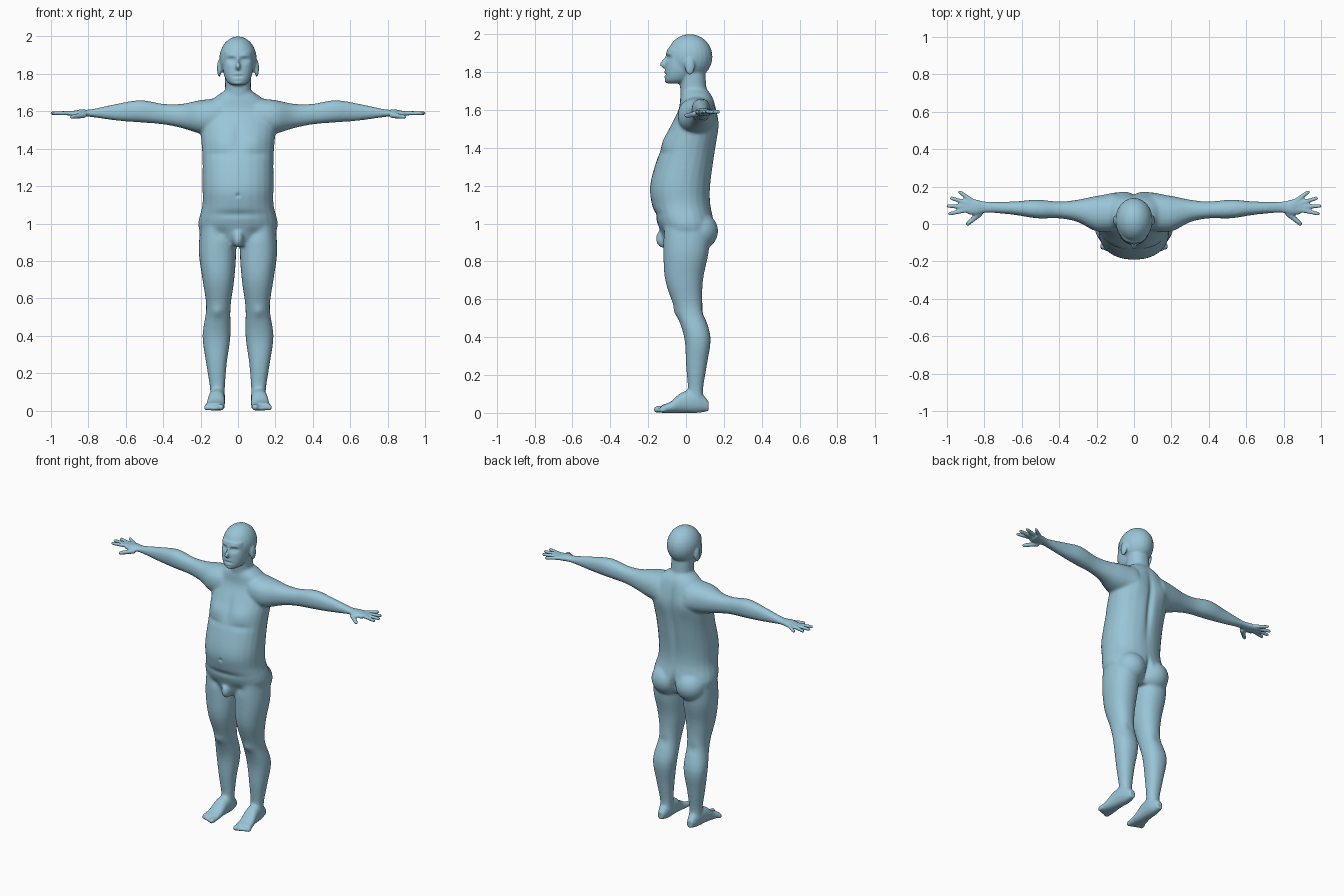
import bpy, bmesh, math
from mathutils import Vector

default_cube = bpy.data.objects.get("Cube")
if default_cube:
    bpy.data.objects.remove(default_cube, do_unlink=True)

bm = bmesh.new()
BOTH = (1, -1)
SECTION_SIDES = 24
SPLINE_STEPS = 4
ANGLES = [math.tau * i / SECTION_SIDES for i in range(SECTION_SIDES)]


def skin_rings(rings, sides):
    """Bridge rings of points into a closed form, on one or both sides."""
    for side in sides:
        loops = [[bm.verts.new((x * side, y, z)) for x, y, z in ring] for ring in rings]
        for lower, upper in zip(loops, loops[1:]):
            for i in range(SECTION_SIDES):
                bm.faces.new((lower[i - 1], lower[i], upper[i], upper[i - 1]))
        bm.faces.new(loops[0])
        bm.faces.new(loops[-1])


def rounded(value):
    """Slightly squared sine or cosine, for fuller cross-sections."""
    return math.copysign(abs(value) ** 0.9, value)


def spline(rows):
    """Pass a smooth curve through the section rows."""
    rows = [Vector(row) for row in rows]
    padded = [rows[0]] + rows + [rows[-1]]
    result = []
    for before, start, end, after in zip(padded, padded[1:], padded[2:], padded[3:]):
        for step in range(SPLINE_STEPS):
            k = step / SPLINE_STEPS
            bend_in, bend_out = (end - before) / 2, (after - start) / 2
            ease = k * k * (3 - 2 * k)
            result.append(start.lerp(end, ease)
                          + bend_in * k * (1 - k) ** 2 - bend_out * k * k * (1 - k))
    return result + [rows[-1]]


def loft(rows, axis, sides=BOTH):
    """Skin sections given as position, then min and max on the other two axes."""
    rings = []
    for place, low_a, high_a, low_b, high_b in spline(rows):
        ring = []
        for angle in ANGLES:
            across = (high_a - low_a) * rounded(math.cos(angle))
            along = (high_b - low_b) * rounded(math.sin(angle))
            point = [(low_a + high_a + across) / 2, (low_b + high_b + along) / 2]
            point.insert(axis, place)
            ring.append(point)
        rings.append(ring)
    skin_rings(rings, sides)


def central_loft(rows):
    """Upright symmetric form: height, half width, front, back."""
    loft([(height, -half, half, front, back) for height, half, front, back in rows],
         axis=2, sides=(1,))


def blob(center, radii, sides=BOTH):
    """Ellipsoid."""
    rings = []
    for degrees in range(-84, 85, 12):
        level, reach = math.sin(math.radians(degrees)), math.cos(math.radians(degrees))
        rings.append([(center[0] + radii[0] * reach * math.cos(angle),
                       center[1] + radii[1] * reach * math.sin(angle),
                       center[2] + radii[2] * level) for angle in ANGLES])
    skin_rings(rings, sides)


def digit(start, end, thick, thin):
    """Finger or toe: a tapering rod with a rounded tip."""
    turn = (end - start).to_track_quat('Z', 'Y')
    tip = end + (end - start).normalized() * thin * .8
    skin_rings([[place + turn @ Vector((radius * math.cos(angle), radius * math.sin(angle), 0))
                 for angle in ANGLES]
                for place, radius in ((start, thick), (end, thin), (tip, thin / 2))], BOTH)


# Torso with belly
central_loft([(.88, .1, -.1, .09), (.97, .21, -.14, .15), (1.1, .19, -.18, .13),
              (1.2, .19, -.19, .13), (1.35, .19, -.15, .15), (1.5, .2, -.09, .17),
              (1.6, .19, -.04, .16), (1.67, .13, -.03, .14), (1.71, .07, -.02, .11)])

# Buttocks and groin
blob((.09, .07, .96), (.1, .1, .1))
blob((0, -.12, .92), (.03, .04, .05), sides=(1,))

# Legs: height, inner, outer, front, back
loft([(1, .02, .2, -.12, .13), (.85, .01, .21, -.12, .12), (.7, .02, .19, -.11, .09),
      (.55, .04, .17, -.06, .09), (.4, .04, .19, -.01, .13), (.25, .06, .17, 0, .11),
      (.12, .07, .15, .01, .09), (.05, .07, .15, 0, .1)], axis=2)

# Feet, heel to ball
loft([(.12, .09, .13, .01, .06), (.06, .07, .15, 0, .12), (-.02, .07, .16, 0, .11),
      (-.08, .07, .17, 0, .06), (-.13, .07, .18, 0, .04)], axis=1)

# Toes, each shorter than the one before
for toe in range(5):
    radius = .013 if toe else .018
    x = .092 + toe * .019
    digit(Vector((x, -.11, .02)), Vector((x, -.155 + toe * .007, radius)), radius, radius)

# Arms: reach, front, back, bottom, top
loft([(.1, -.04, .16, 1.47, 1.67), (.2, -.04, .15, 1.48, 1.66), (.3, .01, .13, 1.51, 1.64),
      (.4, .03, .12, 1.53, 1.64), (.52, .03, .13, 1.54, 1.66), (.65, .05, .12, 1.55, 1.64),
      (.79, .06, .12, 1.57, 1.61), (.84, .05, .13, 1.57, 1.61), (.89, .05, .14, 1.57, 1.6)], axis=0)

# Fingers and thumb fan out from the middle of the hand
hand = Vector((.82, .09, 1.59))
for degrees, length in ((-12, .17), (2, .175), (17, .165), (36, .14)):
    heading = Vector((math.cos(math.radians(degrees)), math.sin(math.radians(degrees)), 0))
    digit(hand + heading * .06, hand + heading * length, thick=.013, thin=.01)
digit(hand + Vector((0, -.03, -.01)), hand + Vector((.07, -.09, -.02)), thick=.017, thin=.011)

# Neck
central_loft([(1.62, .09, -.02, .13), (1.7, .07, -.03, .11), (1.84, .07, -.04, .1)])

# Skull, then face and jaw
blob((0, .02, 1.88), (.1, .12, .12), sides=(1,))
central_loft([(1.74, .03, -.1, -.03), (1.76, .06, -.11, .02),
              (1.82, .08, -.11, .05), (1.92, .08, -.1, .06)])

# Nose and ears
central_loft([(1.9, .01, -.1, 0), (1.87, .01, -.12, 0), (1.84, .018, -.14, 0), (1.82, .01, -.12, 0)])
blob((.1, .02, 1.83), (.012, .026, .046))

# Fuse all the parts into one skin
bmesh.ops.recalc_face_normals(bm, faces=bm.faces)
parts = bpy.data.meshes.new("body_parts")
bm.to_mesh(parts)
bm.free()
body = bpy.data.objects.new("body", parts)
bpy.context.collection.objects.link(body)
fuse = body.modifiers.new("fuse", 'REMESH')
fuse.mode = 'VOXEL'
fuse.voxel_size = .007
soften = body.modifiers.new("soften", 'SMOOTH')
soften.iterations = 2
graph = bpy.context.evaluated_depsgraph_get()
skin = bpy.data.meshes.new_from_object(body.evaluated_get(graph))
body.modifiers.clear()
body.data = skin
bpy.data.meshes.remove(parts)

# Blend the joints, leaving hands, feet and face crisp
bm = bmesh.new()
bm.from_mesh(skin)
trunk = [v for v in bm.verts if abs(v.co.x) < .8 and .1 < v.co.z < 1.72]
for repeat in range(8):
    bmesh.ops.smooth_vert(bm, verts=trunk, factor=.5,
                          use_axis_x=True, use_axis_y=True, use_axis_z=True)
points = [v.co for v in bm.verts]


def press(place, width, height, push):
    """Push the skin along y with a soft round falloff, mirrored when off centre."""
    x, y, z = place
    near = [p for p in points if abs(p.z - z) < height * 2.5 and abs(p.y - y) < .15]
    for side in BOTH if x else (1,):
        for p in near:
            across = (p.x * side - x) / width
            if abs(across) < 2.5:
                along, up = (p.y - y) / .06, (p.z - z) / height
                p.y += push * math.exp(-across ** 2 - along ** 2 - up ** 2)


# Eye sockets, eyelids and brows
press((.036, -.1, 1.874), width=.022, height=.014, push=.017)
press((.037, -.1, 1.873), width=.014, height=.008, push=-.008)
press((.036, -.1, 1.897), width=.03, height=.01, push=-.005)

# Mouth, lips and chin
press((0, -.11, 1.787), width=.024, height=.006, push=.008)
for lip in (1.799, 1.775):
    press((0, -.11, lip), width=.02, height=.007, push=-.005)
press((0, -.11, 1.75), width=.02, height=.01, push=-.005)

# Chest, breastbone and belly folds
press((.09, -.1, 1.44), width=.07, height=.05, push=-.012)
press((.09, -.1, 1.37), width=.07, height=.02, push=.007)
press((0, -.1, 1.46), width=.02, height=.08, push=.008)
press((0, -.18, 1.15), width=.01, height=.01, push=.01)
press((0, -.16, 1.05), width=.13, height=.02, push=.008)
press((.09, -.12, .95), width=.04, height=.03, push=.008)

# Spine, shoulder blades and buttock cleft
press((0, .16, 1.4), width=.02, height=.2, push=-.018)
press((.1, .16, 1.53), width=.06, height=.07, push=.01)
press((0, .16, .95), width=.016, height=.07, push=-.03)

# Kneecaps and hollows behind them
press((.11, -.05, .53), width=.03, height=.03, push=-.009)
press((.11, .1, .53), width=.03, height=.03, push=-.006)

bm.to_mesh(skin)
bm.free()

# Plain blue skin
blue = bpy.data.materials.new("light_blue")
blue.use_nodes = True
blue.diffuse_color = (.32, .56, .68, 1)
blue.node_tree.nodes["Principled BSDF"].inputs["Base Color"].default_value = blue.diffuse_color
skin.materials.clear()
skin.materials.append(blue)
skin.shade_smooth()
